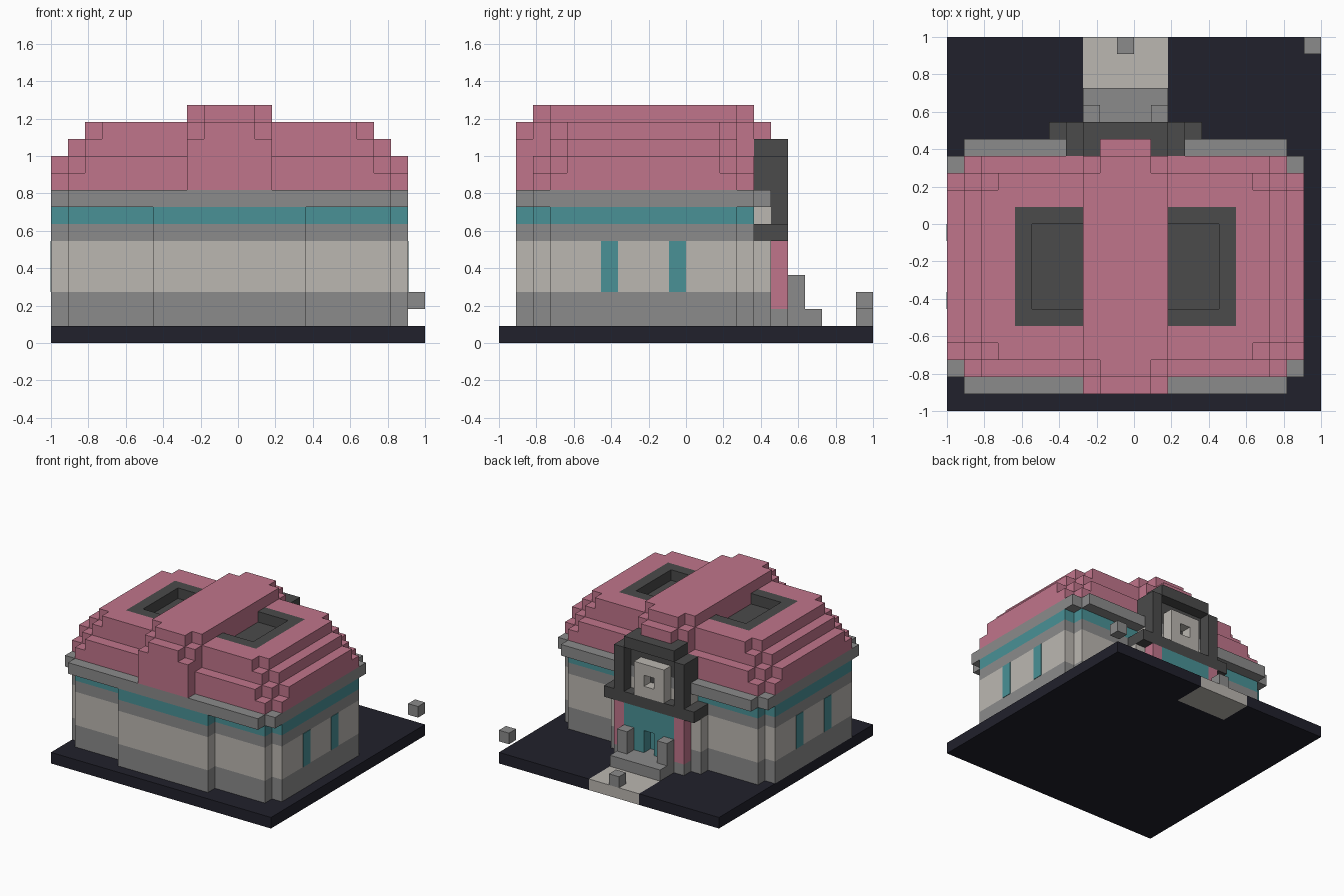
import bpy
import bmesh

old = bpy.data.objects.get("Cube")
if old:
    bpy.data.objects.remove(old, do_unlink=True)

UNIT = 1 / 11     # one block; the plot is 22 x 22 blocks
SPAN = 21         # the building is symmetric across blocks 0..21


def material(name, r, g, b):
    m = bpy.data.materials.new(name)
    m.use_nodes = True
    m.diffuse_color = (r, g, b, 1)
    bsdf = next(n for n in m.node_tree.nodes if n.type == 'BSDF_PRINCIPLED')
    bsdf.inputs["Base Color"].default_value = (r, g, b, 1)
    return m


PINK = material("rose_roof", .527, .178, .258)
STONE = material("pale_stone", .497, .474, .44)
GREY = material("mid_grey", .258, .258, .258)
DARK = material("charcoal", .069, .069, .069)
TEAL = material("teal", .067, .283, .305)
NIGHT = material("night_ground", .015, .015, .025)


def blocks(name, mat, *boxes):
    """One object made of boxes given as (x0, x1, y0, y1, z0, z1) in blocks."""
    bm = bmesh.new()
    for x0, x1, y0, y1, z0, z1 in boxes:
        corners = bmesh.ops.create_cube(bm, size=1)["verts"]
        for v in corners:
            v.co = ((x1 if v.co.x > 0 else x0) * UNIT - 1,
                    (y1 if v.co.y > 0 else y0) * UNIT - 1,
                    (z1 if v.co.z > 0 else z0) * UNIT)
    mesh = bpy.data.meshes.new(name)
    bm.to_mesh(mesh)
    bm.free()
    mesh.materials.append(mat)
    obj = bpy.data.objects.new(name, mesh)
    bpy.context.collection.objects.link(obj)
    return obj


def mirrored(*boxes):
    """The boxes plus their copies across the building's middle."""
    return list(boxes) + [(SPAN - b[1], SPAN - b[0], *b[2:]) for b in boxes]


def tier(z0, z1, *rects):
    """Symmetric layer: each rect is (x inset, y start, y end)."""
    return [(i, SPAN - i, a, b, z0, z1) for i, a, b in rects]


# Ground slab with the path let into its back edge
blocks("ground_slab", NIGHT, (0, 22, 0, 19, 0, 1), (0, 8, 19, 22, 0, 1), (13, 22, 19, 22, 0, 1))
blocks("path", STONE, (8, 13, 19, 22, 0, 1))
blocks("path_block", GREY, (10, 11, 21, 22, 1, 2))
blocks("floating_block", GREY, (21, 22, 21, 22, 2, 3))

# Walls in coloured bands, with a projecting front bay
FOOTPRINT = ((0, 3, 14), (1, 2, 15), (6, 1, 3))
for name, mat, z0, z1 in (("wall_plinth", GREY, 1, 3), ("wall_main", STONE, 3, 6),
                          ("wall_string_course", GREY, 6, 7), ("wall_teal_band", TEAL, 7, 8)):
    blocks(name, mat, *tier(z0, z1, *FOOTPRINT))
blocks("cornice", GREY, *tier(8, 9, (0, 2, 15), (1, 1, 16)))

# Side windows as thin plates
for y in (6, 10):
    blocks("side_windows", TEAL, *mirrored((-.04, .02, y, y + 1, 3, 6)))

# Stepped roof
blocks("roof_steps", PINK,
       *tier(9, 10, (0, 3, 14), (1, 2, 15)),
       *tier(10, 11, (0, 4, 13), (1, 3, 14), (2, 2, 15)),
       *tier(11, 12, (1, 4, 13), (2, 3, 14)))
blocks("roof_top", PINK,
       *tier(12, 13, (3, 3, 5), (2, 4, 5), (8, 5, 12), (2, 12, 13), (3, 12, 14)),
       *mirrored((2, 4, 5, 12, 12, 13)))
blocks("roof_ridge", PINK,
       *tier(9, 12, (8, 1, 15)),
       *tier(12, 13, (9, 1, 16), (8, 2, 15)),
       *tier(13, 14, (9, 2, 15), (8, 3, 14)))

# Sunken roof wells with a charcoal rim
blocks("roof_well_rims", DARK,
       *mirrored((4, 5, 5, 12, 12, 13), (5, 8, 5, 6, 12, 13), (5, 8, 11, 12, 12, 13)))
blocks("roof_well_floors", DARK, *mirrored((5, 8, 6, 11, 12, 12.05)))

# Back entrance bay
blocks("entrance_plinth", GREY, *tier(1, 3, (6, 15, 16)), *tier(1, 2, (7, 16, 17)))
blocks("entrance_wall", STONE, *tier(3, 6, (6, 15, 16)), *tier(7, 8, (7, 15, 16)))
blocks("entrance_pillars", PINK, *mirrored((7, 8, 16, 17, 2, 6)))
blocks("door", TEAL, *mirrored((8, 10, 16, 17, 2, 6)), (10, 11, 16, 17, 4, 6),
       (10, 11, 16, 16.05, 2, 4))
blocks("entrance_steps", GREY, *tier(1, 2, (8, 17, 19)))
blocks("step_posts", GREY, *mirrored((8, 9, 17, 18, 2, 4)))

# Charcoal portal above the door, framing a square stone ring
blocks("portal_ledge", DARK, *tier(6, 7, (6, 15, 17)))
blocks("portal_frame", DARK,
       *mirrored((7, 8, 16, 17, 7, 11)),
       *tier(11, 12, (8, 15, 17)),
       *tier(9, 11, (7, 15, 16)))
blocks("portal_ring", STONE,
       *mirrored((9, 10, 16, 17, 7, 10)),
       (10, 11, 16, 17, 7, 8), (10, 11, 16, 17, 9, 10))
blocks("portal_ring_back", DARK, (10, 11, 16, 16.05, 8, 9))
